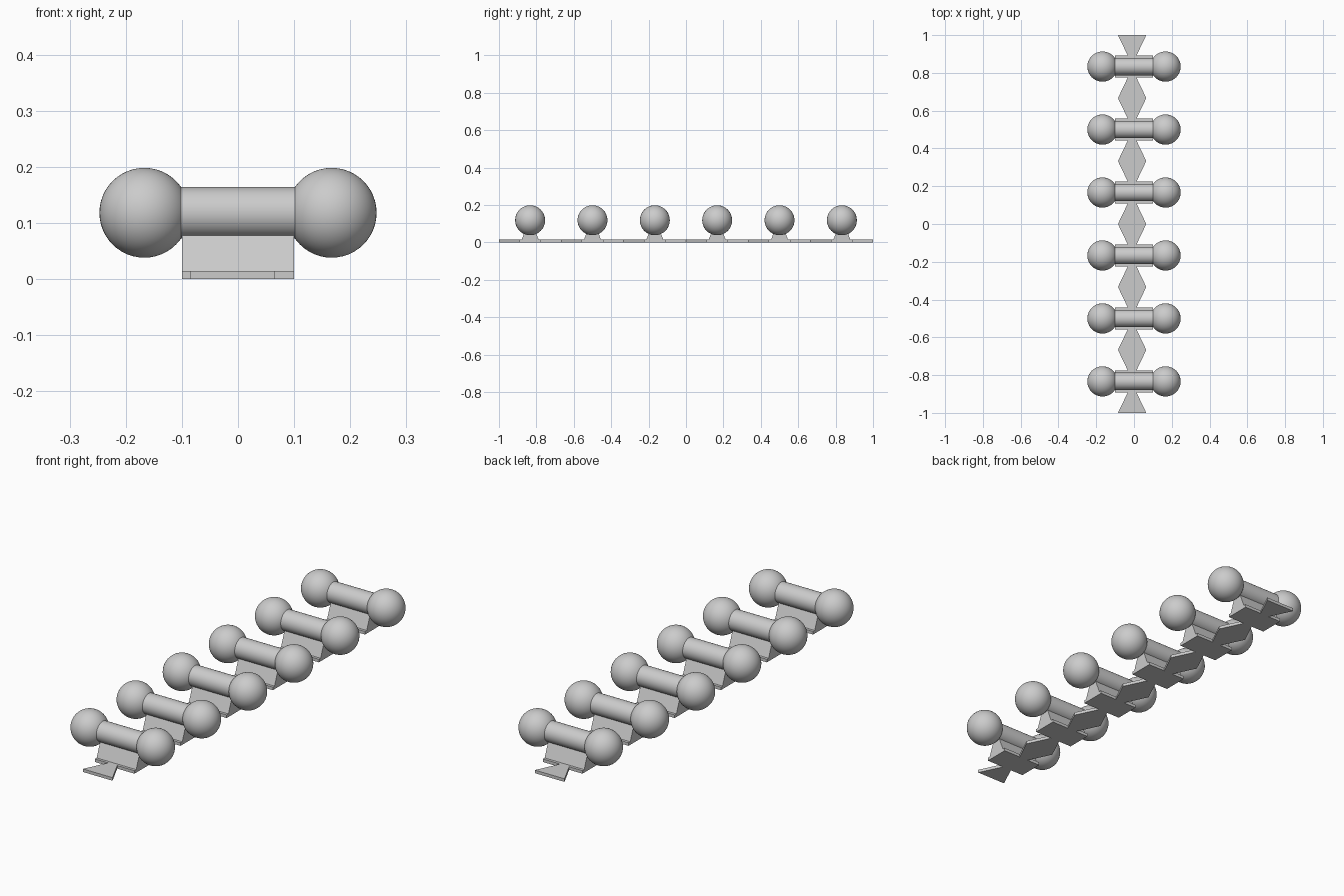
import bpy, bmesh
from math import radians
from mathutils import Matrix

cube = bpy.data.objects.get("Cube")
if cube:
    bpy.data.objects.remove(cube, do_unlink=True)

COUNT = 6
PITCH = 2 / COUNT
BAR_Z = 0.118
BALL_X = 0.167

grey = bpy.data.materials.new("plain grey")
grey.use_nodes = True
colour = (0.6, 0.6, 0.6, 1)
grey.diffuse_color = colour
grey.node_tree.nodes["Principled BSDF"].inputs["Base Color"].default_value = colour


def finish(name, bm, smooth=False):
    """Turn a bmesh into a mesh with the shared material."""
    bmesh.ops.recalc_face_normals(bm, faces=bm.faces)
    for face in bm.faces:
        face.smooth = smooth
    mesh = bpy.data.meshes.new(name)
    bm.to_mesh(mesh)
    bm.free()
    mesh.materials.append(grey)
    return mesh


def prism(name, outline, offset):
    """Extrude a closed outline of 3D points."""
    bm = bmesh.new()
    face = bm.faces.new([bm.verts.new(p) for p in outline])
    grown = bmesh.ops.extrude_face_region(bm, geom=[face])["geom"]
    verts = [v for v in grown if isinstance(v, bmesh.types.BMVert)]
    bmesh.ops.translate(bm, verts=verts, vec=offset)
    return finish(name, bm)


# Base plate with a flared link at each end
half_outline = [(0.065, -PITCH / 2), (0.013, -0.058), (0.1, -0.058),
                (0.1, 0.058), (0.013, 0.058), (0.065, PITCH / 2)]
left_outline = [(-0.085, PITCH / 2), (-0.033, 0.058), (-0.1, 0.058),
                (-0.1, -0.058), (-0.033, -0.058), (-0.085, -PITCH / 2)]
base = prism("base_plate", [(x, y, 0) for x, y in half_outline + left_outline],
             (0, 0, 0.014))

# Tapered support under the bar
support = prism("support", [(-0.1, y, z) for y, z in
                            [(-0.046, 0.013), (0.046, 0.013), (0.018, 0.085), (-0.018, 0.085)]],
                (0.2, 0, 0))

# Round bar
bm = bmesh.new()
bmesh.ops.create_cone(bm, cap_ends=True, segments=48, radius1=0.046, radius2=0.046,
                      depth=0.22, matrix=Matrix.Rotation(radians(90), 4, "Y"))
bar = finish("bar", bm, smooth=True)

# Ball end
bm = bmesh.new()
bmesh.ops.create_uvsphere(bm, u_segments=48, v_segments=24, radius=0.08)
ball = finish("ball", bm, smooth=True)

# Repeat the unit along the strip
parts = [("base_plate", base, 0, 0), ("support", support, 0, 0), ("bar", bar, 0, BAR_Z),
         ("left_ball", ball, BALL_X, BAR_Z), ("right_ball", ball, -BALL_X, BAR_Z)]
for i in range(COUNT):
    y = -1 + PITCH * (i + 0.5)
    for name, mesh, x, z in parts:
        obj = bpy.data.objects.new(f"{name}_{i + 1}", mesh)
        obj.location = (x, y, z)
        bpy.context.collection.objects.link(obj)

# Keep the bar's end caps crisp
bpy.ops.object.select_all(action="DESELECT")
bar_object = bpy.data.objects["bar_1"]
bar_object.select_set(True)
bpy.context.view_layer.objects.active = bar_object
bpy.ops.object.shade_smooth_by_angle(angle=radians(40))
